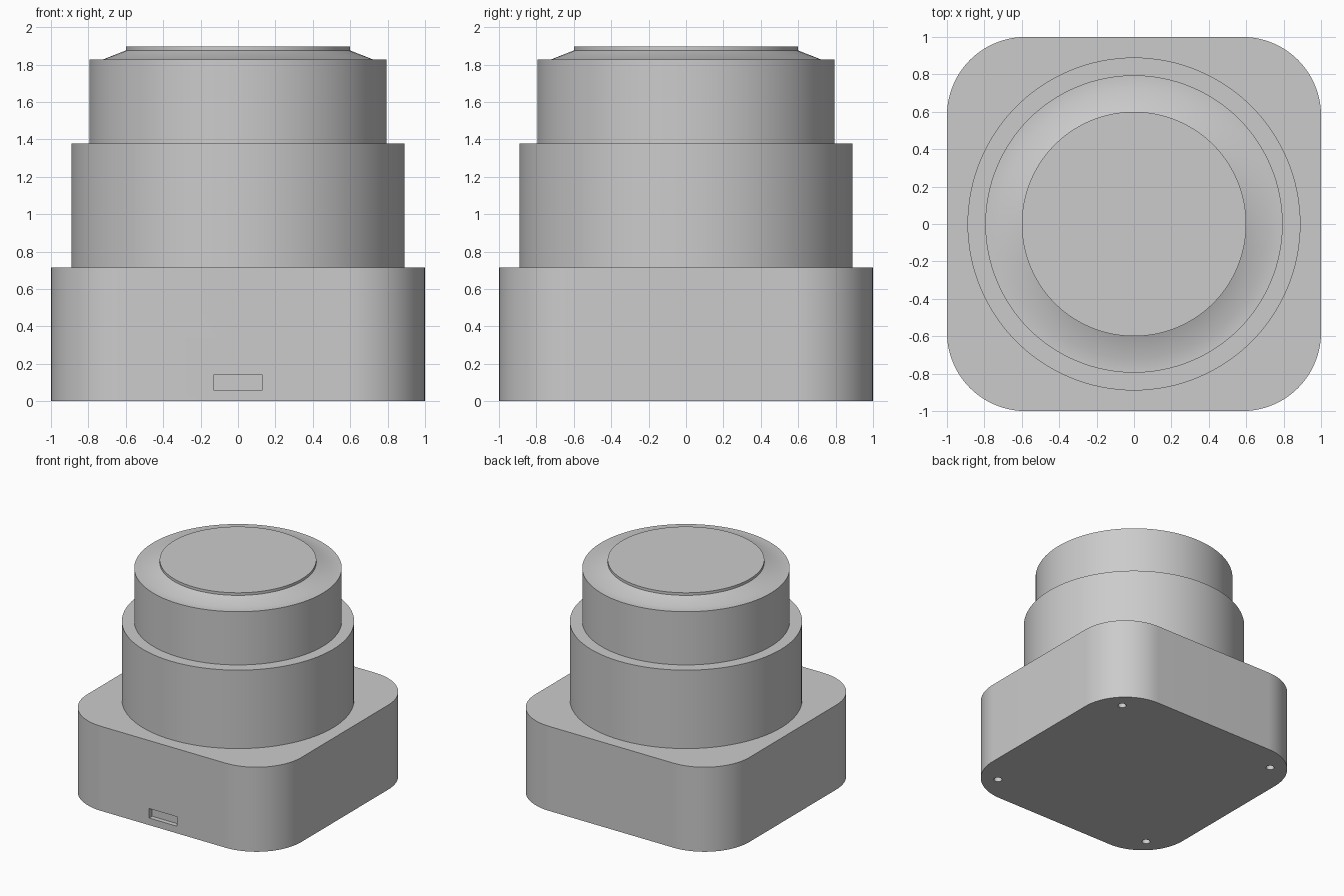
import bpy, bmesh
from math import sin, cos, pi, radians

if "Cube" in bpy.data.objects:
    bpy.data.objects.remove(bpy.data.objects["Cube"], do_unlink=True)

grey = bpy.data.materials.new("plain grey")
grey.use_nodes = True
colour = (0.6, 0.6, 0.6, 1)
grey.diffuse_color = colour
grey.node_tree.nodes["Principled BSDF"].inputs["Base Color"].default_value = colour


def stack(name, rings):
    """Closed solid skinned over a list of point loops, from bottom to top."""
    bm = bmesh.new()
    loops = [[bm.verts.new(p) for p in ring] for ring in rings]
    n = len(loops[0])
    bm.faces.new(loops[0][::-1])
    bm.faces.new(loops[-1])
    for low, high in zip(loops, loops[1:]):
        for i in range(n):
            j = (i + 1) % n
            bm.faces.new((low[i], low[j], high[j], high[i]))
    mesh = bpy.data.meshes.new(name)
    bm.to_mesh(mesh)
    bm.free()
    obj = bpy.data.objects.new(name, mesh)
    bpy.context.collection.objects.link(obj)
    mesh.materials.append(grey)
    return obj


def circle(r, z, n=128, x=0, y=0):
    return [(x + r * cos(2 * pi * i / n), y + r * sin(2 * pi * i / n), z) for i in range(n)]


def rounded_square(half, r, z, steps=24):
    c = half - r
    points = []
    for k, (sx, sy) in enumerate([(1, 1), (-1, 1), (-1, -1), (1, -1)]):
        for i in range(steps + 1):
            a = (k + i / steps) * pi / 2
            points.append((sx * c + r * cos(a), sy * c + r * sin(a), z))
    return points


def rectangle(x, y0, y1, z):
    return [(-x, y0, z), (x, y0, z), (x, y1, z), (-x, y1, z)]


def cut(target, cutter):
    mod = target.modifiers.new("cut", "BOOLEAN")
    mod.operation = "DIFFERENCE"
    mod.solver = "EXACT"
    mod.object = cutter
    bpy.context.view_layer.objects.active = target
    bpy.ops.object.modifier_apply(modifier=mod.name)
    bpy.data.objects.remove(cutter, do_unlink=True)


# Square base with rounded corners
base = stack("base", [rounded_square(1, 0.42, z) for z in (0, 0.715)])

# Shallow port in the front
cut(base, stack("port_cutter", [rectangle(0.13, -1.1, -0.96, z) for z in (0.06, 0.14)]))

# Screw holes in the underside corners
for sx in (-1, 1):
    for sy in (-1, 1):
        hole = [circle(0.033, z, 24, sx * 0.78, sy * 0.78) for z in (-0.1, 0.4)]
        cut(base, stack("screw_hole_cutter", hole))

# Wide collar, then the narrower head with its sloped shoulder and raised cap
collar = stack("collar", [circle(0.89, z) for z in (0.715, 1.378)])
head_profile = [(0.795, 1.378), (0.795, 1.828), (0.72, 1.828), (0.6, 1.875), (0.6, 1.897)]
head = stack("head", [circle(r, z) for r, z in head_profile])

bpy.ops.object.select_all(action="DESELECT")
for obj in (base, collar, head):
    obj.select_set(True)
bpy.context.view_layer.objects.active = base
bpy.ops.object.shade_smooth_by_angle(angle=radians(30))
